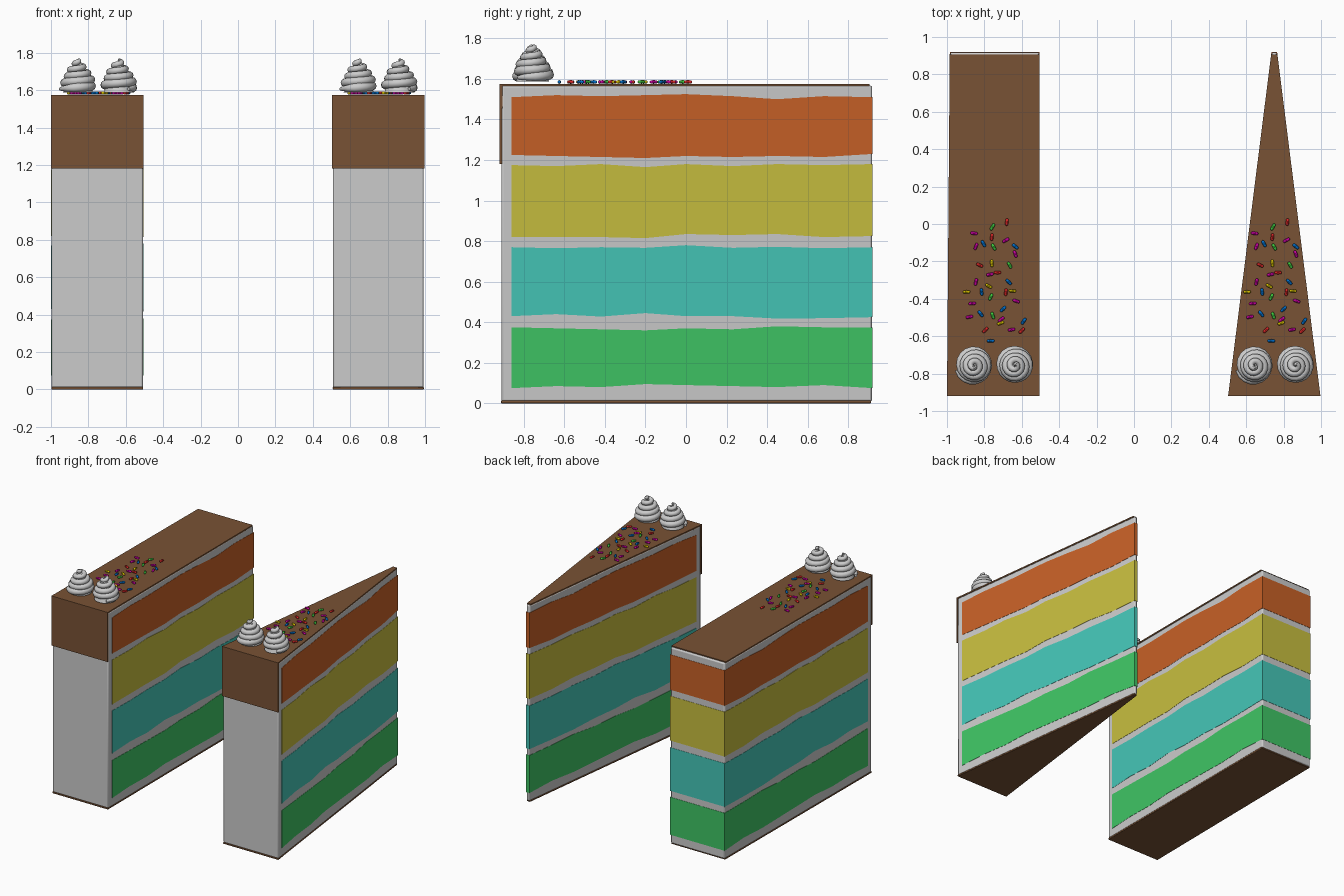
import bpy, bmesh, math, random
from mathutils import Vector, Matrix

if "Cube" in bpy.data.objects:
    bpy.data.objects.remove(bpy.data.objects["Cube"])

random.seed(4)
HALF = 0.92


def material(name, rgb):
    m = bpy.data.materials.new(name)
    m.diffuse_color = (*rgb, 1)
    m.use_nodes = True
    m.node_tree.nodes["Principled BSDF"].inputs["Base Color"].default_value = m.diffuse_color
    return m


CHOC = material("chocolate", (0.19, 0.085, 0.035))


def finish(bm, name, mat=None, bevel=0, smooth=True):
    bmesh.ops.recalc_face_normals(bm, faces=bm.faces)
    me = bpy.data.meshes.new(name)
    bm.to_mesh(me)
    bm.free()
    ob = bpy.data.objects.new(name, me)
    bpy.context.collection.objects.link(ob)
    if mat:
        me.materials.append(mat)
    if bevel:
        b = ob.modifiers.new("bevel", 'BEVEL')
        b.width, b.segments, b.limit_method = bevel, 2, 'ANGLE'
    if smooth:
        bpy.ops.object.select_all(action='DESELECT')
        ob.select_set(True)
        bpy.context.view_layer.objects.active = ob
        bpy.ops.object.shade_smooth_by_angle(angle=math.radians(40))
    return ob


def slab(name, plan, stations, mat=None, grow=0, bevel=0):
    """Loft rectangular sections (y, z_low, z_high) between the plan's side lines."""
    (l0, l1), (r0, r1) = plan
    bm = bmesh.new()
    rings = []
    for y, lo, hi in stations:
        t = (y + HALF) / (2 * HALF)
        xl, xr = l0 + (l1 - l0) * t - grow, r0 + (r1 - r0) * t + grow
        rings.append([bm.verts.new(p) for p in
                      ((xl, y, lo), (xr, y, lo), (xr, y, hi), (xl, y, hi))])
    for a, b in zip(rings, rings[1:]):
        for i in range(4):
            j = (i + 1) % 4
            bm.faces.new((a[i], a[j], b[j], b[i]))
    bm.faces.new(rings[0])
    bm.faces.new(rings[-1])
    return finish(bm, name, mat, bevel)


# Wavy sponge layers: bottom and top heights along the slice
YS = (-0.86, -0.64, -0.42, -0.2, 0, 0.23, 0.45, 0.68, HALF)
LAYERS = (
    ("green", (0.05, 0.56, 0.13),
     (.075, .085, .08, .095, .09, .085, .08, .09, .075),
     (.375, .37, .365, .36, .37, .365, .38, .375, .375)),
    ("teal", (0.06, 0.57, 0.48),
     (.43, .44, .428, .445, .43, .43, .418, .42, .425),
     (.77, .765, .77, .767, .78, .767, .772, .765, .77)),
    ("yellow", (0.58, 0.52, 0.05),
     (.82, .82, .82, .815, .835, .83, .835, .82, .825),
     (1.175, 1.17, 1.18, 1.165, 1.18, 1.17, 1.18, 1.175, 1.18)),
    ("orange", (0.58, 0.12, 0.02),
     (1.225, 1.22, 1.215, 1.21, 1.22, 1.215, 1.22, 1.215, 1.23),
     (1.51, 1.52, 1.515, 1.52, 1.525, 1.515, 1.50, 1.515, 1.51)),
)
SPONGE = [(n + "_sponge", material(n + "_sponge", c), lo, hi) for n, c, lo, hi in LAYERS]

# Sprinkles per colour: x, y, angle (on the left slice)
SPRINKLES = (
    (material("red_sugar", (0.7, 0.02, 0.02)), (
        (-.68, .01, 85), (-.76, -.07, 85), (-.825, -.22, -25), (-.73, -.26, 0),
        (-.685, -.365, 85), (-.795, -.567, 45), (-.60, -.57, 45))),
    (material("pink_sugar", (0.6, 0.0, 0.35)), (
        (-.855, -.05, -5), (-.685, -.087, 30), (-.635, -.16, -70), (-.845, -.12, 70),
        (-.77, -.27, 10), (-.845, -.31, 80), (-.865, -.425, 5), (-.88, -.497, 10),
        (-.63, -.412, -20), (-.655, -.565, 10), (-.71, -.51, 40))),
    (material("blue_sugar", (0.0, 0.16, 0.6)), (
        (-.805, -.105, -60), (-.635, -.12, -40), (-.67, -.31, -45), (-.815, -.363, 95),
        (-.82, -.48, -50), (-.766, -.625, 0), (-.59, -.52, 55), (-.70, -.455, 45))),
    (material("yellow_sugar", (0.65, 0.5, 0.0)), (
        (-.76, -.21, 95), (-.777, -.332, -30), (-.895, -.363, 0), (-.65, -.358, -5),
        (-.713, -.53, 20))),
    (material("green_sugar", (0.05, 0.6, 0.05)), (
        (-.757, -.016, 60), (-.665, -.22, -60), (-.766, -.39, 65), (-.755, -.49, -70),
        (-.75, -.123, -60))),
)


def sprinkles(side, dx):
    for mat, spots in SPRINKLES:
        bm = bmesh.new()
        for x, y, ang in spots:
            cap = bmesh.ops.create_uvsphere(bm, u_segments=8, v_segments=6, radius=0.009)["verts"]
            for v in cap:
                if abs(v.co.z) > 1e-4:
                    v.co.z += math.copysign(0.011, v.co.z)
            m = (Matrix.Translation((x + dx, y, 1.585)) @
                 Matrix.Rotation(math.radians(ang), 4, 'Z') @ Matrix.Rotation(math.pi / 2, 4, 'Y'))
            bmesh.ops.transform(bm, matrix=m, verts=cap)
        finish(bm, side + "_" + mat.name, mat)


def swirl(name, x, y, start):
    """Piped cream: a tapering tube wound up a dome, over a filling core."""
    turns, per, n = 4.6, 18, 10
    total = int(turns * per)
    bm = bmesh.new()
    rings = []
    for i in range(total + 1):
        t = i / total
        a = start + t * turns * 2 * math.pi
        rad = 0.078 * (1 - t ** 1.7) + 0.006 * math.sin(a * 1.3 + start)* (1 - t)
        tube = 0.025 - 0.010 * t
        if i < 3:
            rad += 0.012 * (3 - i) / 3
            tube *= 0.4 + 0.2 * i
        if i > total - 6:
            tube *= 0.2 + 0.16 * (total - i)
        out = Vector((math.cos(a), math.sin(a), 0))
        c = Vector((x, y, 1.607 + 0.157 * t)) + out * rad
        rings.append([bm.verts.new(c + tube * (out * math.cos(k * 2 * math.pi / n)
                      + Vector((0, 0, 1)) * math.sin(k * 2 * math.pi / n))) for k in range(n)])
    for p, q in zip(rings, rings[1:]):
        for k in range(n):
            bm.faces.new((p[k], p[(k + 1) % n], q[(k + 1) % n], q[k]))
    bm.faces.new(rings[0])
    bm.faces.new(rings[-1])
    bmesh.ops.create_cone(bm, cap_ends=True, segments=18, radius1=0.082, radius2=0.03,
                          depth=0.145, matrix=Matrix.Translation((x, y, 1.66)))
    finish(bm, name)


# Each plan: (left x at front, at back), (right x at front, at back)
PLANS = {"block_slice": ((-1.0, -0.985), (-0.505, -0.505)),
         "wedge_slice": ((0.503, 0.735), (0.997, 0.765))}

for side, plan in PLANS.items():
    # cream body, chocolate base, L-shaped chocolate icing on top and front
    slab(side + "_cream", plan, ((-0.91, 0.008, 1.567), (0.918, 0.008, 1.567)), None, -0.002, 0.01)
    slab(side + "_base", plan, ((-0.912, 0, 0.014), (0.912, 0, 0.014)), CHOC, -0.002, 0.004)
    slab(side + "_icing", plan, ((-HALF, 1.18, 1.575), (-0.907, 1.18, 1.575),
                                 (-0.906, 1.564, 1.575), (0.905, 1.564, 1.575)), CHOC, 0, 0.004)
    for name, mat, lo, hi in SPONGE:
        slab(side + "_" + name, plan, list(zip(YS, lo, hi)), mat, 0.0)
    # decorations
    dx = 0 if side == "block_slice" else 1.5
    sprinkles(side, dx)
    swirl(side + "_swirl_left", -0.855 + dx, -0.757, 3.4)
    swirl(side + "_swirl_right", -0.637 + dx, -0.757, -0.9)
